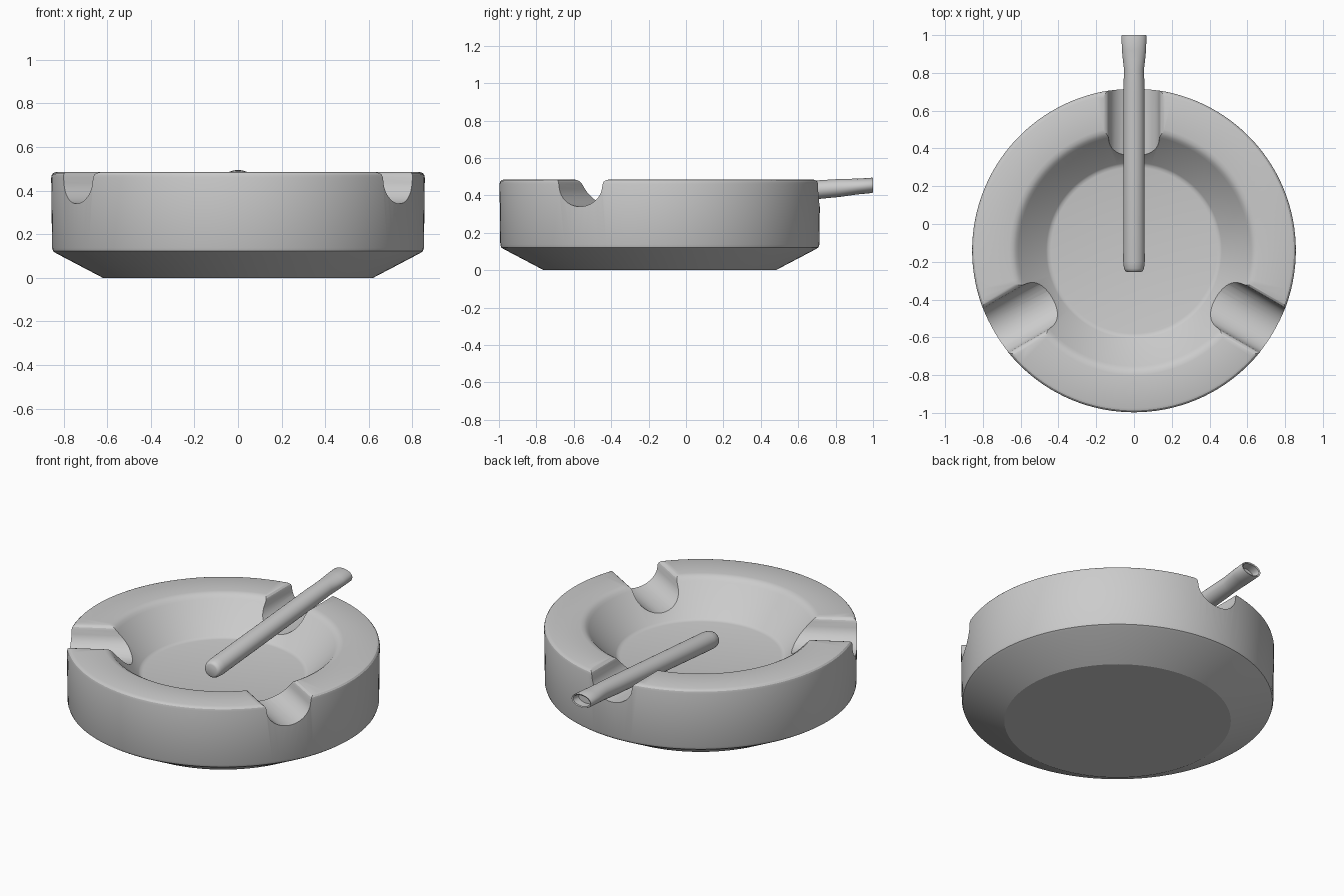
import bpy, bmesh, math
from mathutils import Vector

if "Cube" in bpy.data.objects:
    bpy.data.objects.remove(bpy.data.objects["Cube"])

CENTRE_Y = -0.14


def make_object(name, bm):
    bmesh.ops.recalc_face_normals(bm, faces=bm.faces[:])
    mesh = bpy.data.meshes.new(name)
    bm.to_mesh(mesh)
    bm.free()
    ob = bpy.data.objects.new(name, mesh)
    bpy.context.collection.objects.link(ob)
    return ob


def activate(ob):
    bpy.ops.object.select_all(action='DESELECT')
    ob.select_set(True)
    bpy.context.view_layer.objects.active = ob


def loft(bm, rings):
    """Skin a list of closed point rings and cap both ends."""
    loops = [[bm.verts.new(p) for p in ring] for ring in rings]
    n = len(loops[0])
    for a, b in zip(loops, loops[1:]):
        for i in range(n):
            j = (i + 1) % n
            bm.faces.new((a[i], a[j], b[j], b[i]))
    bm.faces.new(loops[0][::-1])
    bm.faces.new(loops[-1])


# Tray: turned profile (radius, height) from underside to bowl floor
profile = [(0.62, 0), (0.835, 0.113), (0.848, 0.122), (0.853, 0.137),
           (0.857, 0.46), (0.854, 0.473), (0.847, 0.481), (0.835, 0.485),
           (0.66, 0.485), (0.641, 0.482), (0.625, 0.473), (0.612, 0.46),
           (0.465, 0.302), (0.455, 0.295), (0.44, 0.292)]
SEG = 128


def circle(r, z):
    return [(r * math.cos(math.tau * i / SEG), CENTRE_Y + r * math.sin(math.tau * i / SEG), z)
            for i in range(SEG)]


bm = bmesh.new()
loft(bm, [circle(r, z) for r, z in profile])
tray = make_object("ashtray_bowl", bm)


# Three rest grooves: U-shaped cutters with flared lips
def groove_section():
    half = [(0.16, 0.60), (0.16, 0.485), (0.149, 0.481), (0.140, 0.473), (0.135, 0.46)]
    half += [(0.133 * math.cos(t), 0.452 - 0.112 * math.sin(t))
             for t in [math.pi / 2 * k / 10 for k in range(1, 10)]]
    return half + [(0, 0.34)] + [(-x, z) for x, z in reversed(half)]


for k in range(3):
    ang = math.pi / 2 + k * math.tau / 3
    out = Vector((math.cos(ang), math.sin(ang), 0))
    side = Vector((-out.y, out.x, 0))
    origin = Vector((0, CENTRE_Y, 0))
    bm = bmesh.new()
    loft(bm, [[origin + out * d + side * x + Vector((0, 0, z)) for x, z in groove_section()]
              for d in (0.3, 1.0)])
    cutter = make_object("groove_cutter", bm)
    cutter.hide_render = True
    mod = tray.modifiers.new("groove", 'BOOLEAN')
    mod.operation = 'DIFFERENCE'
    mod.solver = 'EXACT'
    mod.object = cutter
    activate(tray)
    bpy.ops.object.modifier_apply(modifier=mod.name)
    bpy.data.objects.remove(cutter, do_unlink=True)

activate(tray)
bpy.ops.object.shade_smooth_by_angle(angle=math.radians(26))

# Cigarette: (y along length, half width, half height), tip to hollow pinched end
stations = [(-0.255, 0.036, 0.034), (-0.25, 0.046, 0.043), (-0.235, 0.053, 0.049),
            (-0.20, 0.057, 0.052), (0.30, 0.056, 0.051), (0.70, 0.056, 0.050),
            (0.82, 0.053, 0.048), (0.87, 0.059, 0.045), (0.92, 0.064, 0.042),
            (0.995, 0.066, 0.041), (1.0, 0.064, 0.039), (0.997, 0.056, 0.032),
            (0.95, 0.052, 0.029)]


def oval(y, w, h, n=32):
    z = 0.354 + (y + 0.25) * 0.08
    return [(w * math.cos(math.tau * i / n), y, z + h * math.sin(math.tau * i / n))
            for i in range(n)]


bm = bmesh.new()
loft(bm, [oval(*s) for s in stations])
cigarette = make_object("cigarette", bm)
activate(cigarette)
bpy.ops.object.shade_smooth_by_angle(angle=math.radians(50))
